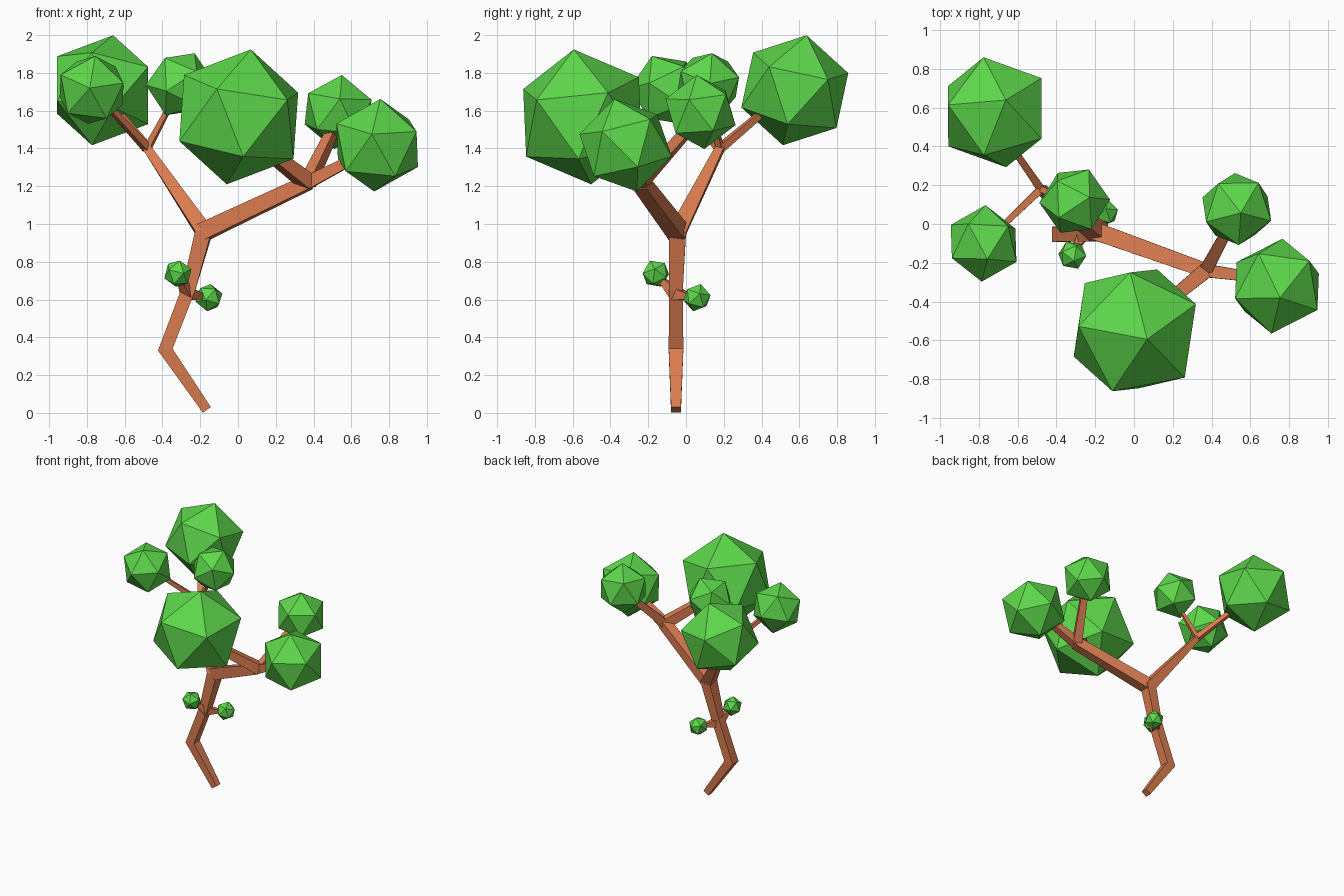
import bpy, bmesh, math
from mathutils import Vector, Matrix

if "Cube" in bpy.data.objects:
    bpy.data.objects.remove(bpy.data.objects["Cube"], do_unlink=True)


def material(name, colour):
    mat = bpy.data.materials.new(name)
    mat.use_nodes = True
    mat.diffuse_color = (*colour, 1)
    mat.node_tree.nodes["Principled BSDF"].inputs["Base Color"].default_value = (*colour, 1)
    return mat


BARK = material("warm_brown_bark", (0.70, 0.20, 0.08))
LEAF = material("fresh_green_leaf", (0.11, 0.68, 0.07))


def finish(name, bm, mat):
    bmesh.ops.recalc_face_normals(bm, faces=bm.faces)
    mesh = bpy.data.meshes.new(name)
    bm.to_mesh(mesh)
    bm.free()
    mesh.materials.append(mat)
    bpy.context.collection.objects.link(bpy.data.objects.new(name, mesh))


def limb(name, path, side=(0, 1, 0)):
    """Square tapered tube; path items are (point, half width)."""
    bm = bmesh.new()
    pts = [Vector(p) for p, r in path]
    rings = []
    for i, (p, r) in enumerate(path):
        t = Vector()
        if i > 0:
            t += (pts[i] - pts[i - 1]).normalized()
        if i < len(pts) - 1:
            t += (pts[i + 1] - pts[i]).normalized()
        t.normalize()
        u = Vector(side)
        u = (u - u.dot(t) * t).normalized()
        v = t.cross(u)
        rings.append([bm.verts.new(pts[i] + r * (a * u + b * v))
                      for a, b in ((1, 1), (-1, 1), (-1, -1), (1, -1))])
    for low, high in zip(rings, rings[1:]):
        for k in range(4):
            j = (k + 1) % 4
            bm.faces.new((low[k], low[j], high[j], high[k]))
    bm.faces.new(rings[0])
    bm.faces.new(rings[-1])
    finish(name, bm, BARK)


def leaf_ball(name, centre, tip, neighbour):
    """Icosahedron set by one corner (also its radius) and an adjacent corner."""
    tip = Vector(tip)
    radius, axis = tip.length, tip.normalized()
    ring = Vector(neighbour)
    ring = (ring - ring.dot(axis) * axis).normalized()
    corner = radius * (axis + 2 * ring) / math.sqrt(5)
    bm = bmesh.new()
    corners = [tip] + [Matrix.Rotation(math.radians(72 * k), 3, axis) @ corner for k in range(5)]
    for c in corners:
        for sign in (1, -1):
            bm.verts.new(Vector(centre) + sign * c)
    bmesh.ops.convex_hull(bm, input=bm.verts)
    finish(name, bm, LEAF)


# Trunk with its bend, running on into the left-hand limb
fork_a = (-0.48, 0.18, 1.40)
fork_b = (0.37, -0.24, 1.22)
limb("trunk", [((-0.165, -0.053, 0.016), 0.026), ((-0.385, -0.053, 0.335), 0.039),
               ((-0.26, -0.053, 0.66), 0.036), ((-0.18, -0.045, 0.96), 0.046),
               (fork_a, 0.022)])

# Heavy limb on the other side
limb("side_limb", [((-0.19, -0.04, 0.955), 0.046), (fork_b, 0.038)], (0, 0, 1))

# Branches from both forks into the leaf balls
for name, start, end, r0, r1 in (
        ("back_branch", fork_a, (-0.70, 0.50, 1.67), 0.021, 0.014),
        ("outer_branch", fork_a, (-0.74, -0.07, 1.68), 0.020, 0.013),
        ("inner_branch", fork_a, (-0.32, 0.11, 1.70), 0.017, 0.010),
        ("front_branch", fork_b, (0.10, -0.46, 1.43), 0.040, 0.030),
        ("rear_branch", fork_b, (0.52, 0.04, 1.53), 0.034, 0.024),
        ("end_branch", fork_b, (0.66, -0.28, 1.37), 0.034, 0.024),
        ("front_twig", (-0.265, -0.053, 0.63), (-0.315, -0.15, 0.725), 0.032, 0.010),
        ("rear_twig", (-0.265, -0.053, 0.63), (-0.17, 0.04, 0.61), 0.032, 0.010)):
    limb(name, [(start, r0), (end, r1)], (0, 0, 1))

# Leaf balls: centre, one corner, an adjacent corner
for name, centre, tip, neighbour in (
        ("large_front_leaves", (0.004, -0.548, 1.567), (0.064, -0.046, 0.357), (0.316, 0.137, 0.123)),
        ("large_back_leaves", (-0.717, 0.576, 1.708), (0.056, 0.063, 0.291), (-0.057, 0.284, 0.095)),
        ("outer_leaves", (-0.775, -0.10, 1.71), (-0.01, -0.197, 0.01), (0.018, -0.085, 0.173)),
        ("inner_leaves", (-0.306, 0.118, 1.74), (0.077, 0.02, 0.164), (0.088, -0.146, 0.07)),
        ("rear_leaves", (0.53, 0.077, 1.593), (0.02, -0.02, 0.196), (0.01, -0.183, 0.07)),
        ("end_leaves", (0.737, -0.32, 1.417), (0.016, -0.06, 0.245), (-0.03, -0.247, 0.045)),
        ("small_front_leaves", (-0.318, -0.16, 0.737), (0.01, -0.03, 0.069), (0.03, -0.07, 0)),
        ("small_rear_leaves", (-0.154, 0.058, 0.61), (0.01, 0.02, 0.072), (0.03, -0.07, 0))):
    leaf_ball(name, centre, tip, neighbour)
